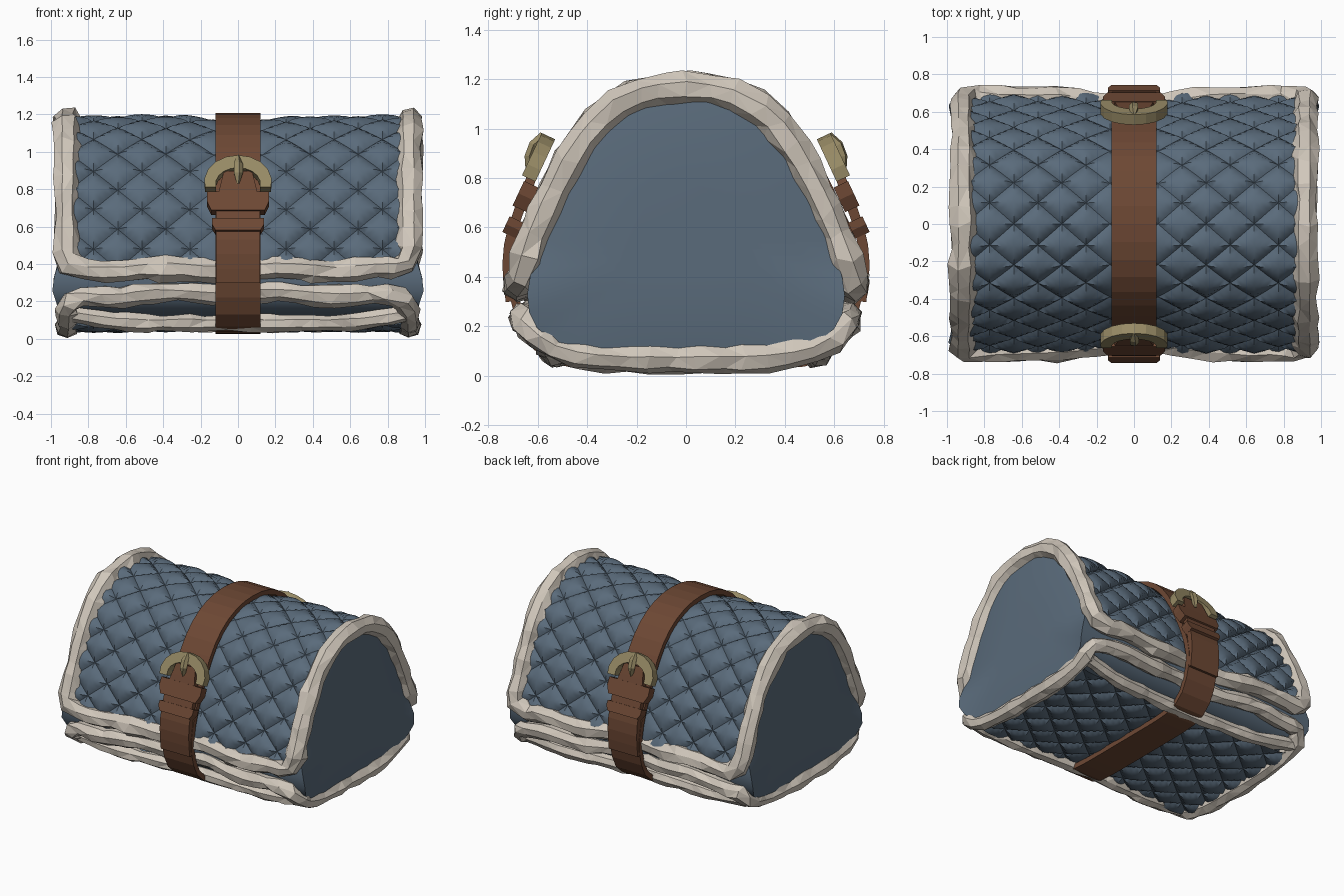
import bpy, bmesh, math, random
from mathutils import Vector

random.seed(4)
cube = bpy.data.objects.get("Cube")
if cube:
    bpy.data.objects.remove(cube, do_unlink=True)


def material(name, rgb):
    m = bpy.data.materials.new(name)
    m.use_nodes = True
    m.diffuse_color = (*rgb, 1)
    m.node_tree.nodes["Principled BSDF"].inputs["Base Color"].default_value = (*rgb, 1)
    return m


BLUE = material("blue cloth", (0.102, 0.147, 0.198))
FUR = material("pale fur", (0.63, 0.57, 0.495))
LEATHER = material("brown leather", (0.152, 0.064, 0.034))
BRASS = material("dull brass", (0.31, 0.255, 0.13))
CORE = Vector((0, 0, 0.55))


def finish(name, bm, mat, angle=None):
    bmesh.ops.recalc_face_normals(bm, faces=bm.faces)
    mesh = bpy.data.meshes.new(name)
    bm.to_mesh(mesh)
    bm.free()
    mesh.materials.append(mat)
    ob = bpy.data.objects.new(name, mesh)
    bpy.context.collection.objects.link(ob)
    if angle:
        bpy.ops.object.select_all(action='DESELECT')
        ob.select_set(True)
        bpy.context.view_layer.objects.active = ob
        bpy.ops.object.shade_smooth_by_angle(angle=math.radians(angle))


def resample(pts, n, closed=False, smooth=2):
    """Even spacing along a polyline, then softened corners."""
    pts = [Vector(p) for p in pts]
    if closed:
        pts.append(pts[0].copy())
    lens = [(b - a).length for a, b in zip(pts, pts[1:])]
    out = []
    for i in range(n if closed else n + 1):
        d, k = sum(lens) * i / n, 0
        while k < len(lens) - 1 and d > lens[k]:
            d -= lens[k]
            k += 1
        out.append(pts[k].lerp(pts[k + 1], min(1, d / lens[k])))
    for _ in range(smooth):
        m = len(out)
        out = [p if not closed and i in (0, m - 1) else
               p / 2 + (out[i - 1] + out[(i + 1) % m]) / 4 for i, p in enumerate(out)]
    return out


def sweep(name, path, section, mat, closed=False, jitter=0.0, ref=None, taper=None):
    """Carry a (side, outward) section along a path."""
    bm = bmesh.new()
    n, rings = len(path), []
    for i, p in enumerate(path):
        a = path[i - 1] if closed or i else p
        b = path[(i + 1) % n] if closed or i < n - 1 else p
        t = (b - a).normalized()
        side = t.cross(ref or (p - CORE)).normalized()
        out = side.cross(t)
        k = taper(i / (n - 1)) if taper else 1
        spread = random.uniform(1 - jitter, 1 + jitter * 0.6)
        rings.append([bm.verts.new(
            p + (side * u * k + out * v) * spread * random.uniform(1 - jitter, 1 + jitter * 0.6)
            + t * random.uniform(-jitter, jitter) * 0.16) for u, v in section])
    m = len(section)
    for i in range(n if closed else n - 1):
        r, s = rings[i], rings[(i + 1) % n]
        for j in range(m):
            bm.faces.new((r[j], r[(j + 1) % m], s[(j + 1) % m], s[j]))
    if not closed:
        bm.faces.new(rings[0])
        bm.faces.new(rings[-1])
    if jitter:
        bmesh.ops.triangulate(bm, faces=bm.faces)
    finish(name, bm, mat)


def rect(w, t):
    return [(-w, -t), (w, -t), (w, t), (-w, t)]


def round_section(r, n=7):
    return [(r * math.cos(math.tau * i / n), r * math.sin(math.tau * i / n)) for i in range(n)]


def mirrored(half):
    """Half profile from the +y end to the middle, completed to -y."""
    return half + [(-y, z) for y, z in reversed(half[:-1])]


PUFF = (0, 0.62, 0.86, 0.95, 1)     # pillow shape from seam to middle


def quilt(name, profile, half_x, cols, rows, height):
    """Sheet along a profile, puffed into diamond pillows."""
    nx, ns = cols * 8, rows * 8
    path = resample([(0, y, z) for y, z in profile], ns, smooth=12)
    bm = bmesh.new()
    grid, hs, puffs = [], [], {}
    for j, p in enumerate(path):
        t = path[min(j + 1, ns)] - path[max(j - 1, 0)]
        out = Vector((0, -t.z, t.y)).normalized()
        if out.dot(p - CORE) < 0:
            out = -out
        row, hrow = [], []
        for i in range(nx + 1):
            x = half_x * (2 * i / nx - 1)
            d = min((i + j) % 8, -(i + j) % 8, (i - j) % 8, -(i - j) % 8)
            puff = puffs.setdefault(((i + j) // 8, (i - j) // 8), random.uniform(0.75, 1.1))
            lift = min(1, abs(x) / 0.3)
            h = height * PUFF[d] * puff * (0.35 + 0.65 * lift)
            row.append(bm.verts.new(p + out * (h - 0.015 * (1 - lift)) + Vector((x, 0, 0))))
            hrow.append(h)
        grid.append(row)
        hs.append(hrow)
    for j in range(ns):
        for i in range(nx):
            a, b, c, d = grid[j][i], grid[j][i + 1], grid[j + 1][i + 1], grid[j + 1][i]
            # Split each quad along its seam
            if hs[j][i] + hs[j + 1][i + 1] < hs[j][i + 1] + hs[j + 1][i]:
                tris = (a, b, c), (a, c, d)
            else:
                tris = (a, b, d), (b, c, d)
            for f in tris:
                bm.faces.new(f)
    finish(name, bm, BLUE, 40)


# Profiles, as (y, z)
upper = mirrored([(0.68, 0.37), (0.62, 0.56), (0.52, 0.79), (0.42, 0.97), (0.29, 1.1),
                  (0.13, 1.16), (0, 1.17)])
lower = mirrored([(0.655, 0.225), (0.6, 0.145), (0.5, 0.095), (0.3, 0.065), (0, 0.065)])
floor = mirrored([(0.53, 0.095), (0.3, 0.065), (0, 0.065)])
inner = mirrored([(0.55, 0.13), (0.63, 0.19), (0.66, 0.3), (0.64, 0.4), (0.57, 0.57), (0.48, 0.77),
                  (0.38, 0.94), (0.26, 1.06), (0.12, 1.11), (0, 1.12)])

# Bedroll body with flared lower ends
bm = bmesh.new()
outline = resample([(0, y, z) for y, z in inner + [(-0.3, 0.09), (0.3, 0.09)]], 48, True)
rings = []
for x, scale in ((-0.96, 0.4), (-0.955, 0.75), (-0.935, 1), (0.935, 1), (0.955, 0.75), (0.96, 0.4)):
    ring = []
    for p in outline:
        q = CORE + (p - CORE) * scale
        flare = 0.065 * max(0, 1 - abs(q.z - 0.28) / 0.2) if scale == 1 else 0
        q.x = x + math.copysign(flare, x)
        ring.append(bm.verts.new(q))
    rings.append(ring)
for a, b in zip(rings, rings[1:]):
    for j in range(len(a)):
        k = (j + 1) % len(a)
        bm.faces.new((a[j], a[k], b[k], b[j]))
bm.faces.new(rings[0])
bm.faces.new(rings[-1])
finish("bedroll_body", bm, BLUE, 35)

# Quilted blankets
quilt("upper_blanket", upper, 0.9, 7, 10, 0.035)
quilt("lower_blanket", floor, 0.9, 7, 5, 0.032)


def trim_loop(profile, x):
    return [(x, y, z) for y, z in profile] + [(-x, y, z) for y, z in reversed(profile)]


def pinch(path, lift):
    """Draw the long edges in where the strap crosses."""
    for p in path:
        if abs(p.x) < 0.85:
            p.y -= math.copysign(0.055 * math.exp(-(p.x / 0.3) ** 2), p.y)
            p.z += lift * (1 - (p.x / 0.85) ** 2) + 0.01 * math.sin(p.x * 11 + p.y)
    return path


# Fur edging
sweep("upper_fur_trim", pinch(resample(trim_loop(upper, 0.918), 80, True, 1), 0),
      round_section(0.071), FUR, True, 0.17)
sweep("lower_fur_trim", pinch(resample(trim_loop(lower, 0.915), 68, True, 1), 0.02),
      round_section(0.06), FUR, True, 0.17)
for label, s in (("front", -1), ("back", 1)):
    rail = resample([(-0.9, s * 0.575, 0.135), (-0.6, s * 0.54, 0.085), (0, s * 0.51, 0.085),
                     (0.6, s * 0.54, 0.085), (0.9, s * 0.575, 0.135)], 22)
    sweep(label + "_lower_fur_rail", rail, round_section(0.05), FUR, False, 0.16)

# Strap around the whole roll
band = [(0, 0.045), (0.42, 0.045), (0.56, 0.06), (0.64, 0.14), (0.69, 0.26), (0.71, 0.4),
        (0.655, 0.59), (0.55, 0.82), (0.44, 1.0), (0.31, 1.12), (0.14, 1.185), (0, 1.192)]
band += [(-y, z) for y, z in reversed(band[1:-1])]
sweep("strap", resample([(0, y, z) for y, z in band], 44, True, 1), rect(0.12, 0.018), LEATHER, True)

# Strap ends, keepers and buckles, front and back
for label, s in (("front", -1), ("back", 1)):
    up = Vector((0, -s * 0.42, 0.9)).normalized()
    out = Vector((0, s * 0.9, 0.42)).normalized()
    side = Vector((1, 0, 0))
    seat = Vector((0, s * 0.612, 0.8))

    end = [(0.71, 0.3), (0.728, 0.42), (0.72, 0.55), (0.68, 0.66), (0.635, 0.78), (0.59, 0.89)]
    sweep(label + "_strap_end", resample([(0, s * y, z) for y, z in end], 8, smooth=1),
          rect(0.118, 0.02), LEATHER, taper=lambda t: 1 if t < 0.7 else 1 - (t - 0.7) * 1.2)

    for part, y, z, w, h in (("keeper", 0.7, 0.6, 0.142, 0.035),
                             ("buckle_fold", 0.65, 0.725, 0.17, 0.055)):
        c = Vector((0, s * y, z))
        sweep(label + "_" + part, [c - up * h, c, c + up * h], rect(w, 0.032), LEATHER, ref=out,
              taper=lambda t: 0.84 + 0.16 * math.sin(math.pi * t * 0.7))

    arch = []
    for i in range(11):
        a = math.radians(-12 + 204 * i / 10)
        arch.append(seat + side * 0.15 * math.cos(a) + up * (0.125 * math.sin(a) + 0.015) + out * 0.022)
    sweep(label + "_buckle", arch, rect(0.037, 0.03), BRASS, ref=out,
          taper=lambda t: 0.8 + 0.2 * math.sin(math.pi * t))

    pin = [seat + up * v + out * w for v, w in ((0.02, 0.03), (0.07, 0.058), (0.12, 0.062), (0.17, 0.04))]
    sweep(label + "_buckle_pin", pin, round_section(0.02, 5), BRASS, ref=out,
          taper=lambda t: 0.4 + 1.1 * math.sin(math.pi * t))
